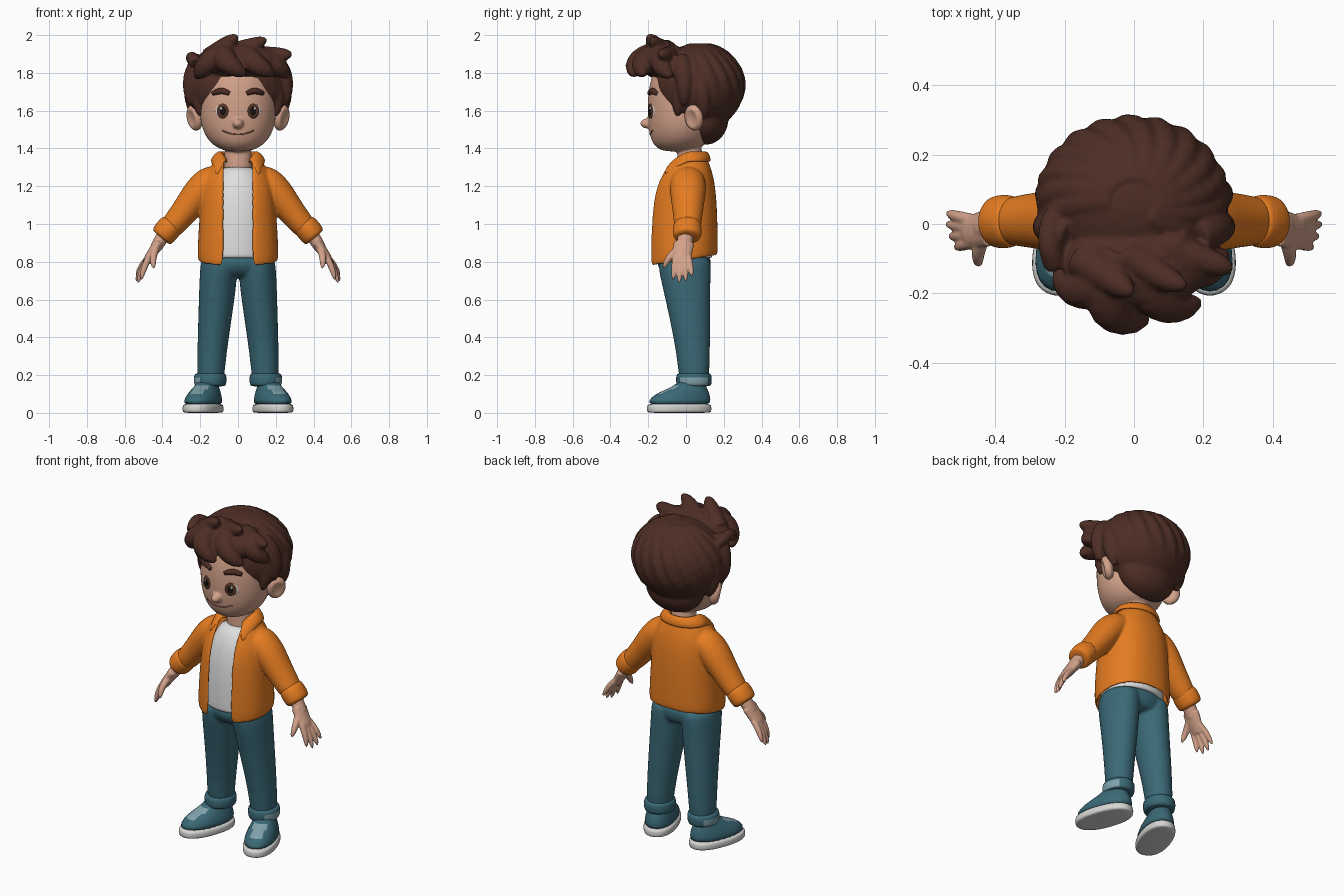
import bpy, bmesh, math
from math import sin, cos, pi
from mathutils import Vector, Matrix
from mathutils.bvhtree import BVHTree

if "Cube" in bpy.data.objects:
    bpy.data.objects.remove(bpy.data.objects["Cube"])


def colour(name, r, g, b):
    m = bpy.data.materials.new(name)
    m.use_nodes = True
    m.diffuse_color = (r, g, b, 1)
    node = next(n for n in m.node_tree.nodes if n.type == 'BSDF_PRINCIPLED')
    node.inputs["Base Color"].default_value = (r, g, b, 1)
    node.inputs["Roughness"].default_value = 0.7
    return m


SKIN = colour("skin", .65, .36, .255)
HAIR = colour("dark brown hair", .075, .027, .018)
ORANGE = colour("orange jacket", .78, .20, .015)
TEAL = colour("teal denim", .042, .14, .18)
PALE = colour("pale teal", .22, .36, .41)
WHITE = colour("white shirt", .74, .74, .75)
SOLE = colour("sole white", .66, .66, .65)
IRIS = colour("brown iris", .10, .035, .018)
BLACK = colour("black pupil", .01, .007, .006)
LIP = colour("lip line", .34, .13, .09)


# --- helpers ---
def skin(bm, rings, loop=True, cap=True):
    vs = [[bm.verts.new(p) for p in r] for r in rings]
    n = len(vs[0])
    for a, b in zip(vs, vs[1:]):
        for i in range(n if loop else n - 1):
            j = (i + 1) % n
            bm.faces.new((a[i], a[j], b[j], b[i]))
    if cap:
        bm.faces.new(vs[0][::-1])
        bm.faces.new(vs[-1])


def power(v, p):
    return math.copysign(abs(v) ** p, v)


def oval(x, y, z, rx, ry, n=28, p=1.0):
    return [Vector((x + rx * power(cos(2 * pi * i / n), p),
                    y + ry * power(sin(2 * pi * i / n), p), z)) for i in range(n)]


def tube(bm, pts, radii, n=14, wide=1.0):
    pts = [Vector(p) for p in pts]
    d = (pts[-1] - pts[0]).normalized()
    ref = Vector((0, 1, 0)) if abs(d.y) < .8 else Vector((1, 0, 0))
    rings = []
    for i, (p, r) in enumerate(zip(pts, radii)):
        t = (pts[min(i + 1, len(pts) - 1)] - pts[max(i - 1, 0)]).normalized()
        v = t.cross(ref).normalized()
        u = v.cross(t)
        rings.append([p + u * r * wide * cos(2 * pi * k / n) + v * r * sin(2 * pi * k / n)
                      for k in range(n)])
    skin(bm, rings)


def lock(bm, a, b, c, r, steps=9):
    """Tapered tube through three points."""
    a, b, c = Vector(a), Vector(b), Vector(c)
    ts = [i / steps for i in range(steps + 1)]
    tube(bm, [a * (1 - t) * (1 - 2 * t) + b * 4 * t * (1 - t) + c * t * (2 * t - 1) for t in ts],
         [r * math.sqrt(1 - .95 * t ** 3) for t in ts])


def ball(bm, centre, radii):
    m = Matrix.Translation(centre) @ Matrix.Diagonal((*radii, 1))
    return bmesh.ops.create_uvsphere(bm, u_segments=32, v_segments=20, radius=1, matrix=m)["verts"]


def finish(name, bm, *mats, mirror=False, thick=0, subsurf=0, voxel=0, soften=3):
    bmesh.ops.recalc_face_normals(bm, faces=bm.faces)
    me = bpy.data.meshes.new(name)
    bm.to_mesh(me)
    bm.free()
    for m in mats:
        me.materials.append(m)
    for p in me.polygons:
        p.use_smooth = True
    ob = bpy.data.objects.new(name, me)
    bpy.context.collection.objects.link(ob)
    if mirror:
        ob.modifiers.new("mirror", 'MIRROR').use_mirror_merge = False
    if thick:
        s = ob.modifiers.new("thickness", 'SOLIDIFY')
        s.thickness, s.offset = thick, 0
    if subsurf:
        s = ob.modifiers.new("round", 'SUBSURF')
        s.levels = s.render_levels = subsurf
    if voxel:
        r = ob.modifiers.new("fuse", 'REMESH')
        r.mode, r.voxel_size, r.use_smooth_shade = 'VOXEL', voxel, True
        s = ob.modifiers.new("soften", 'SMOOTH')
        s.factor, s.iterations = .5, soften
    return ob


def loft(name, rows, mat, **kw):
    bm = bmesh.new()
    skin(bm, [oval(*r) for r in rows])
    return finish(name, bm, mat, **kw)


# --- head with fused nose and neck ---
bm = bmesh.new()
skin(bm, [oval(0, y, z, rx, ry) for y, z, rx, ry in (
    (-.05, 1.382, .06, .07), (-.035, 1.413, .132, .137), (-.025, 1.47, .178, .169),
    (-.02, 1.54, .2, .183), (-.02, 1.62, .205, .185), (-.015, 1.7, .204, .186),
    (0, 1.8, .19, .18), (0, 1.88, .13, .13))])
skin(bm, [oval(0, .02, z, r, r * .92) for z, r in ((1.24, .08), (1.32, .074), (1.45, .072))])
ball(bm, (0, -.203, 1.532), (.029, .04, .027))
head = finish("head", bm, SKIN, subsurf=2, voxel=.007, soften=4)

bm = bmesh.new()
for v in ball(bm, (0, 0, 0), (1, 1, 1)):
    rim = math.hypot(v.co.y, v.co.z)
    if v.co.x > 0 and rim < .7:
        v.co.x -= .55 * (1 - (rim / .7) ** 2)
bm.transform(Matrix.Translation((.23, .042, 1.563)) @ Matrix.Rotation(-.6, 4, 'Z')
             @ Matrix.Rotation(.22, 4, 'Y') @ Matrix.Diagonal((.034, .054, .07, 1)))
finish("ears", bm, SKIN, mirror=True)

# --- face details laid on the head surface ---
tree = BVHTree.FromObject(head, bpy.context.evaluated_depsgraph_get())


def on_face(x, z, lift=0.0):
    hit = tree.ray_cast(Vector((x, -1, z)), Vector((0, 1, 0)))[0]
    return Vector((x, hit.y - lift, z))


def plate(name, x, z, rx, rz, lift, mat):
    bm = bmesh.new()
    skin(bm, [[on_face(x + f * rx * cos(2 * pi * i / 24), z + f * rz * sin(2 * pi * i / 24), h)
               for i in range(24)] for f, h in ((.3, lift), (.7, lift), (1, lift), (1.08, -.006))])
    finish(name, bm, mat, mirror=True)


plate("eye_whites", .087, 1.598, .033, .036, .002, WHITE)
plate("irises", .082, 1.598, .030, .038, .004, IRIS)
plate("pupils", .081, 1.598, .015, .021, .006, BLACK)
plate("eye_glints", .089, 1.612, .006, .007, .008, WHITE)

bm = bmesh.new()
tube(bm, [on_face(.045 + .011 * i, 1.690 + .014 * sin(pi * i / 8)) for i in range(9)],
     [.006 + .011 * math.sqrt(sin(pi * (i + .6) / 9.2)) for i in range(9)])
finish("eyebrows", bm, HAIR, mirror=True)
bm = bmesh.new()
tube(bm, [on_face(.0105 * i, 1.474 + .022 * (i / 8) ** 2) for i in range(-8, 9)], [.0038] * 17, n=8)
finish("mouth", bm, LIP)

# --- hair: fused mass, swirling back locks and swept fringe ---
bm = bmesh.new()
centre = Vector((-.004, .065, 1.725))
ball(bm, centre, (.277, .243, .232))
ball(bm, (0, .105, 1.56), (.18, .12, .14))
ball(bm, (.01, -.115, 1.862), (.212, .13, .09))
COUNT = 20
for k in range(COUNT):
    phi = 2 * pi * k / COUNT
    if sin(phi) < -.5:
        continue
    end = 1.75 + .65 * max(0, sin(phi)) + .1 * (k % 2)
    path = []
    for s in range(11):
        th = .25 + (end - .25) * s / 10
        a = phi + .35 * (th - 1.4)
        path.append(centre + Vector((.25 * sin(th) * cos(a), .215 * sin(th) * sin(a), .2 * cos(th))))
    tube(bm, path, [.042 * math.sqrt(1 - .9 * (s / 10) ** 3) for s in range(11)])
FRINGE = [((-.05, -.1, 1.9), (-.14, -.185, 1.865), (-.22, -.13, 1.775), .066),
          ((-.04, -.08, 1.91), (-.07, -.235, 1.87), (.04, -.275, 1.79), .068),
          ((.04, -.08, 1.91), (.07, -.215, 1.865), (.19, -.225, 1.79), .066),
          ((.1, -.05, 1.89), (.18, -.13, 1.855), (.265, -.08, 1.78), .062),
          ((-.16, -.1, 1.88), (-.08, -.15, 1.935), (-.005, -.2, 1.998), .05),
          ((-.02, -.08, 1.92), (.06, -.14, 1.94), (.15, -.18, 1.98), .046),
          ((.08, -.05, 1.9), (.19, -.1, 1.895), (.285, -.13, 1.90), .046),
          ((-.225, -.12, 1.85), (-.245, -.04, 1.88), (-.235, .05, 1.84), .034)]
for args in FRINGE:
    lock(bm, *args)
# Side locks and sideburns
for s in (-1, 1):
    lock(bm, (s * .2, -.02, 1.76), (s * .206, -.035, 1.68), (s * .2, -.045, 1.57), .042)
    lock(bm, (s * .18, -.03, 1.86), (s * .24, -.01, 1.78), (s * .25, -.01, 1.63), .052)
    lock(bm, (s * .2, .08, 1.8), (s * .24, .085, 1.7), (s * .22, .1, 1.56), .05)
finish("hair", bm, HAIR, voxel=.008, soften=5)

# --- shirt ---
loft("shirt", [(0, -.015, .818, .185, .15), (0, -.015, .824, .187, .154), (0, -.015, .85, .187, .155),
               (0, -.015, 1.0, .18, .153), (0, -.01, 1.17, .165, .138),
               (0, 0, 1.26, .125, .108), (0, .01, 1.31, .08, .08)], WHITE, subsurf=1)

# --- jacket: open body fused with both sleeves ---
P = .88
rings = []
for i, (cy, z, rx, ry) in enumerate([(-.015, .80, .205, .174), (-.015, .9, .203, .173),
                                     (-.013, 1.05, .193, .169), (-.01, 1.17, .184, .158),
                                     (0, 1.25, .168, .136), (.005, 1.31, .132, .111),
                                     (.015, 1.355, .09, .083)]):
    g = math.asin((min(.076, .78 * rx) / rx) ** (1 / P))
    angles = [g + (2 * pi - 2 * g) * k / 40 for k in range(41)]
    rings.append([(rx * power(sin(a), P), cy - ry * power(cos(a), P),
                   z - (.03 * cos(a) if i == 0 else 0)) for a in angles])
bm = bmesh.new()
skin(bm, rings, loop=False, cap=False)
for s in (-1, 1):
    tube(bm, [(s * .09, .01, 1.245), (s * .15, .01, 1.23), (s * .2, .01, 1.175), (s * .24, .01, 1.122),
              (s * .28, .01, 1.07), (s * .325, .009, 1.015), (s * .375, .008, .955)],
         [.06, .076, .077, .071, .064, .058, .052], n=20, wide=1.12)
finish("jacket", bm, ORANGE, thick=.02, subsurf=2, voxel=.007, soften=6)

rings = []
for g, rx, ry, z, drop, push in ((.85, .075, .068, 1.345, .06, 0), (.8, .09, .082, 1.385, .08, .03),
                                 (.85, .117, .096, 1.37, .17, .15), (.92, .143, .106, 1.328, .22, .21)):
    row = []
    for k in range(33):
        a = g + (2 * pi - 2 * g) * k / 32
        t = max(0, cos(a)) ** 2
        row.append((rx * sin(a), .02 - ry * cos(a) - push * t, z - drop * t))
    rings.append(row)
bm = bmesh.new()
skin(bm, rings, loop=False, cap=False)
finish("jacket_collar", bm, ORANGE, thick=.018, subsurf=1)

bm = bmesh.new()
tube(bm, [(.343, .008, 1.005), (.349, .008, .998), (.375, .007, .967), (.402, .006, .934), (.409, .006, .926)],
     [.05, .066, .069, .066, .05], n=20, wide=1.14)
finish("sleeve_cuffs", bm, ORANGE, mirror=True, subsurf=2)

# --- hands ---
bm = bmesh.new()
tube(bm, [(.375, 0, .965), (.41, -.005, .915), (.435, -.012, .875)], [.037, .035, .032], wide=1.2)
tube(bm, [(.42, -.01, .9), (.445, -.018, .86), (.472, -.022, .82), (.485, -.022, .795)],
     [.029, .028, .025, .019], wide=1.9)
for base, tip in ((-.054, (.512, -.068, .705)), (-.032, (.53, -.036, .688)),
                  (-.01, (.539, 0, .696)), (.012, (.538, .032, .724))):
    a, c = Vector((.465, base, .83)), Vector(tip)
    lock(bm, a, (a + c) / 2 + Vector((.006, 0, .004)), c, .0175)
lock(bm, (.43, -.03, .875), (.448, -.085, .825), (.445, -.118, .765), .02)
finish("hands", bm, SKIN, mirror=True, voxel=.005)

# --- trousers: hips and both legs fused ---
bm = bmesh.new()
skin(bm, [oval(0, y, z, rx, ry) for y, z, rx, ry in (
    (-.01, .85, .165, .115), (-.01, .82, .185, .14), (-.01, .79, .196, .146),
    (-.005, .745, .18, .13), (0, .715, .12, .10))])
for s in (-1, 1):
    skin(bm, [oval(s * x, y, z, rx, ry) for x, y, z, rx, ry in (
        (.1, -.01, .83, .085, .12), (.1, -.008, .8, .098, .143), (.104, -.004, .72, .1, .134),
        (.113, .01, .6, .095, .119), (.131, .031, .4, .083, .097),
        (.143, .042, .24, .074, .083), (.145, .043, .15, .072, .081))])
finish("trousers", bm, TEAL, subsurf=1, voxel=.009, soften=6)

bm = bmesh.new()
skin(bm, [oval(.147, .042, z, .087 - d, .095 - d)
          for z, d in ((.14, .02), (.143, .004), (.165, 0), (.19, 0), (.207, .004), (.212, .02))])
for f in bm.faces:
    c = f.calc_center_median()
    f.material_index = int(c.x > .195 and .15 < c.z < .185)
finish("trouser_cuffs", bm, TEAL, PALE, mirror=True, subsurf=1)

# --- shoes, splayed outward ---
SPLAY = Matrix.Translation((.185, -.036, 0)) @ Matrix.Rotation(math.radians(19), 4, 'Z')
bm = bmesh.new()
skin(bm, [oval(0, 0, z, .094 - d, .178 - d, p=.88)
          for z, d in ((0, .012), (.003, .003), (.02, 0), (.044, .003), (.048, .012))])
bm.transform(SPLAY)
finish("shoe_soles", bm, SOLE, mirror=True, subsurf=1)
bm = bmesh.new()
skin(bm, [oval(0, y, z, w, l, p=.92) for y, z, w, l in (
    (0, .035, .09, .175), (.003, .07, .087, .169), (.018, .1, .078, .15),
    (.043, .125, .067, .113), (.06, .145, .058, .085), (.065, .17, .05, .068))])
for f in bm.faces:
    c = f.calc_center_median()
    f.material_index = int(c.y < -.02 and abs(c.x) < .035 and .1 < c.z < .14)
bm.transform(SPLAY)
finish("shoe_uppers", bm, TEAL, PALE, mirror=True, subsurf=1)
